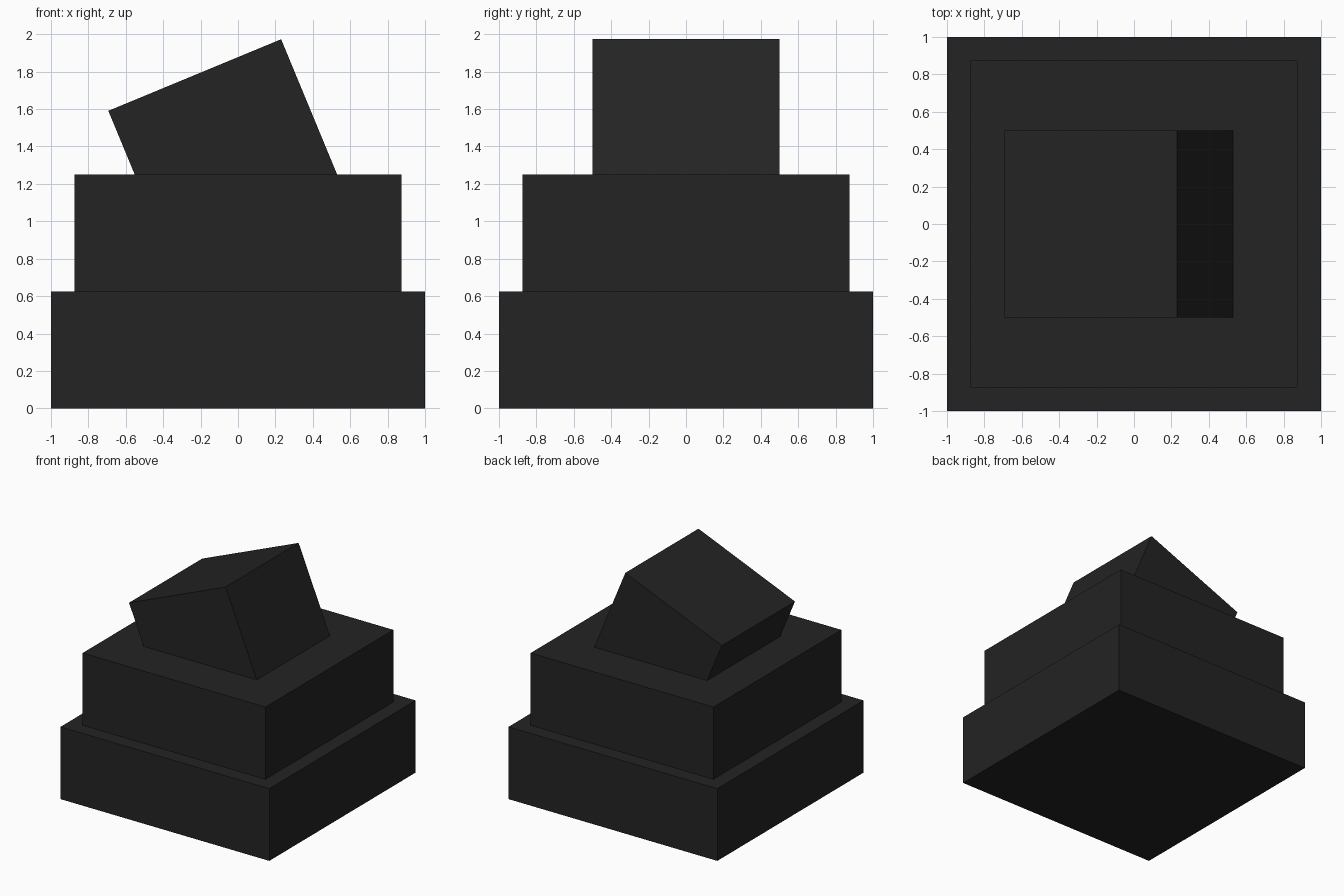
import bpy
import math

if "Cube" in bpy.data.objects:
    bpy.data.objects.remove(bpy.data.objects["Cube"])

# One dark charcoal colour for the whole model
charcoal = bpy.data.materials.new("charcoal")
charcoal.diffuse_color = (0.017, 0.017, 0.017, 1)
charcoal.use_nodes = True
charcoal.node_tree.nodes["Principled BSDF"].inputs["Base Color"].default_value = charcoal.diffuse_color


def block(name, size, centre, tilt=0.0):
    """Flat-sided box, tilted about the y axis."""
    bpy.ops.mesh.primitive_cube_add(size=1, location=centre,
                                    rotation=(0, math.radians(tilt), 0))
    obj = bpy.context.object
    obj.name = name
    obj.scale = size
    bpy.ops.object.transform_apply(location=False, rotation=False, scale=True)
    obj.data.materials.append(charcoal)
    return obj


# Two stacked square tiers
TIER = 0.625
block("lower_tier", (2, 2, TIER), (0, 0, TIER / 2))
block("upper_tier", (1.75, 1.75, TIER), (0, 0, TIER * 1.5))

# Tilted cube sunk into the upper tier
block("tilted_cube", (1, 1, 1), (-0.04, 0, 1.32), tilt=-22.5)
